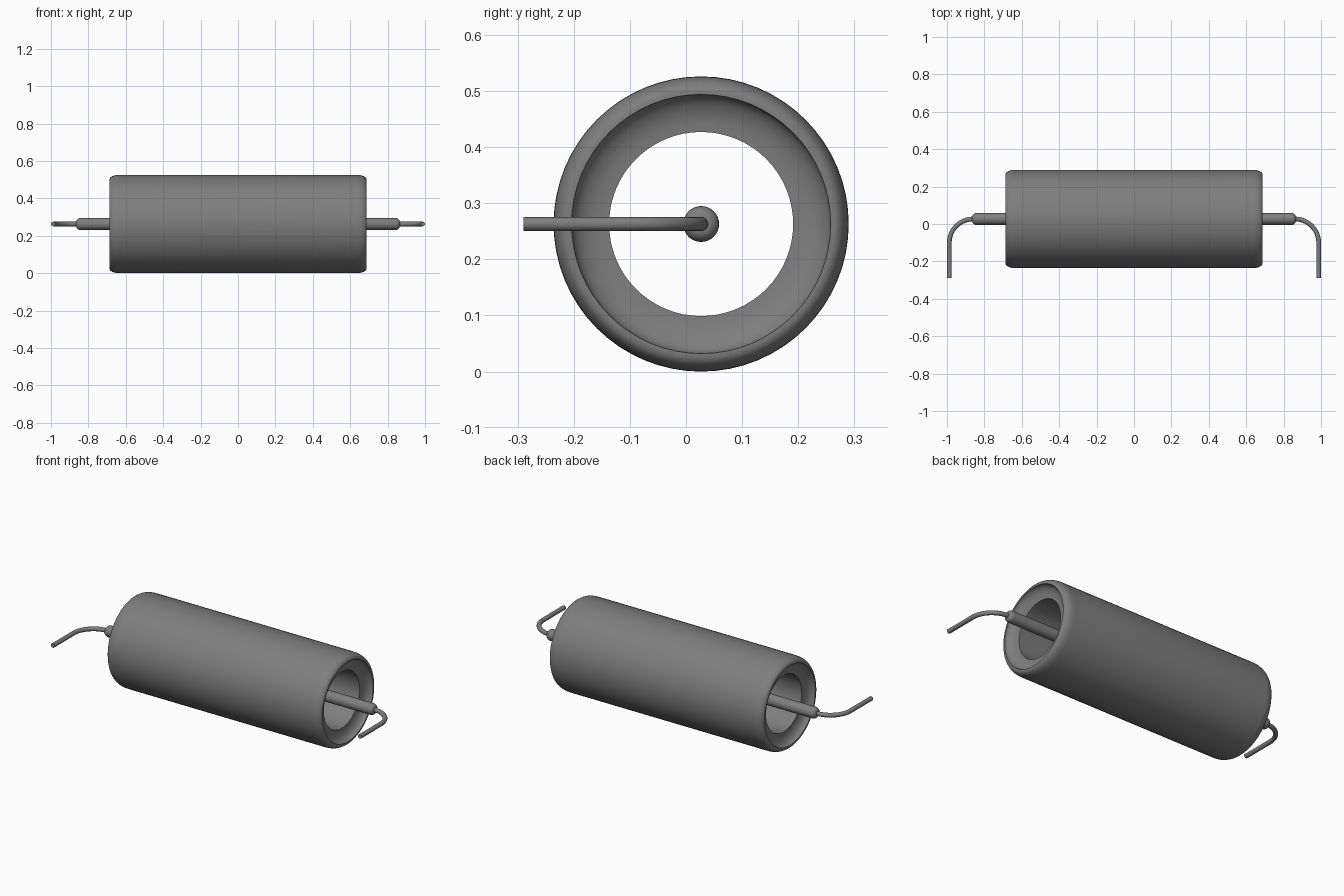
import bpy, bmesh, math
from mathutils import Vector

if "Cube" in bpy.data.objects:
    bpy.data.objects.remove(bpy.data.objects["Cube"])

AXIS_Y, AXIS_Z = 0.027, 0.263

grey = bpy.data.materials.new("dull grey")
grey.diffuse_color = (0.21, 0.21, 0.21, 1)
grey.use_nodes = True
grey.node_tree.nodes["Principled BSDF"].inputs["Base Color"].default_value = grey.diffuse_color


def finish(name, bm):
    bmesh.ops.recalc_face_normals(bm, faces=bm.faces)
    mesh = bpy.data.meshes.new(name)
    bm.to_mesh(mesh)
    bm.free()
    mesh.materials.append(grey)
    obj = bpy.data.objects.new(name, mesh)
    bpy.context.collection.objects.link(obj)
    bpy.ops.object.select_all(action='DESELECT')
    obj.select_set(True)
    bpy.context.view_layer.objects.active = obj
    bpy.ops.object.shade_smooth_by_angle(angle=math.radians(35))
    return obj


def skin(bm, rings, closed):
    """Join rings of vertices; loop back to the first ring or cap both ends."""
    count = len(rings)
    for i in range(count if closed else count - 1):
        a, b = rings[i], rings[(i + 1) % count]
        for j in range(len(a)):
            k = (j + 1) % len(a)
            bm.faces.new((a[j], a[k], b[k], b[j]))
    if not closed:
        bm.faces.new(rings[0])
        bm.faces.new(rings[-1])


def lathe(name, profile, sides, closed):
    """Turn (x, radius) points around the long axis."""
    bm = bmesh.new()
    angles = [2 * math.pi * j / sides for j in range(sides)]
    rings = [[bm.verts.new((x, AXIS_Y + r * math.cos(a), AXIS_Z + r * math.sin(a)))
              for a in angles] for x, r in profile]
    skin(bm, rings, closed)
    return finish(name, bm)


def arc(cx, cr, rx, rr, start, end, steps):
    return [(cx + rx * math.cos(math.radians(start + (end - start) * i / steps)),
             cr + rr * math.sin(math.radians(start + (end - start) * i / steps)))
            for i in range(steps + 1)]


# Hollow body: rounded outer edge, narrow rim, concave lip, straight bore
shoulder = arc(0.635, 0.237, 0.053, 0.026, 90, 0, 6)
lip = arc(0.688, 0.164, 0.04, 0.067, 90, 180, 8)
lip = [(x, r) for x, r in lip]
half = shoulder + [(0.688, 0.231)] + lip[1:]
lathe("body", half + [(-x, r) for x, r in reversed(half)], 64, True)

# Core rod running through the body, with rounded ends
tip = arc(0.843, 0.012, 0.022, 0.020, 90, 0, 5)
lathe("core_rod", [(-x, r) for x, r in reversed(tip)] + tip, 32, False)


# Bent wire lead at each end
def lead(name, side, radius=0.0125, bend=0.1275, sides=16):
    path = [(0.84, AXIS_Y, 0)]
    for i in range(13):
        t = math.pi / 2 * i / 12
        path.append((0.86 + bend * math.sin(t),
                     AXIS_Y - bend * (1 - math.cos(t)), t))
    path.append((0.86 + bend, -0.29, math.pi / 2))
    bm = bmesh.new()
    rings = []
    for x, y, t in path:
        across = Vector((side * math.sin(t), math.cos(t), 0))
        ring = []
        for j in range(sides):
            a = 2 * math.pi * j / sides
            ring.append(bm.verts.new(Vector((side * x, y, AXIS_Z))
                                     + across * radius * math.cos(a)
                                     + Vector((0, 0, radius * math.sin(a)))))
        rings.append(ring)
    skin(bm, rings, False)
    finish(name, bm)


lead("right_lead", 1)
lead("left_lead", -1)
